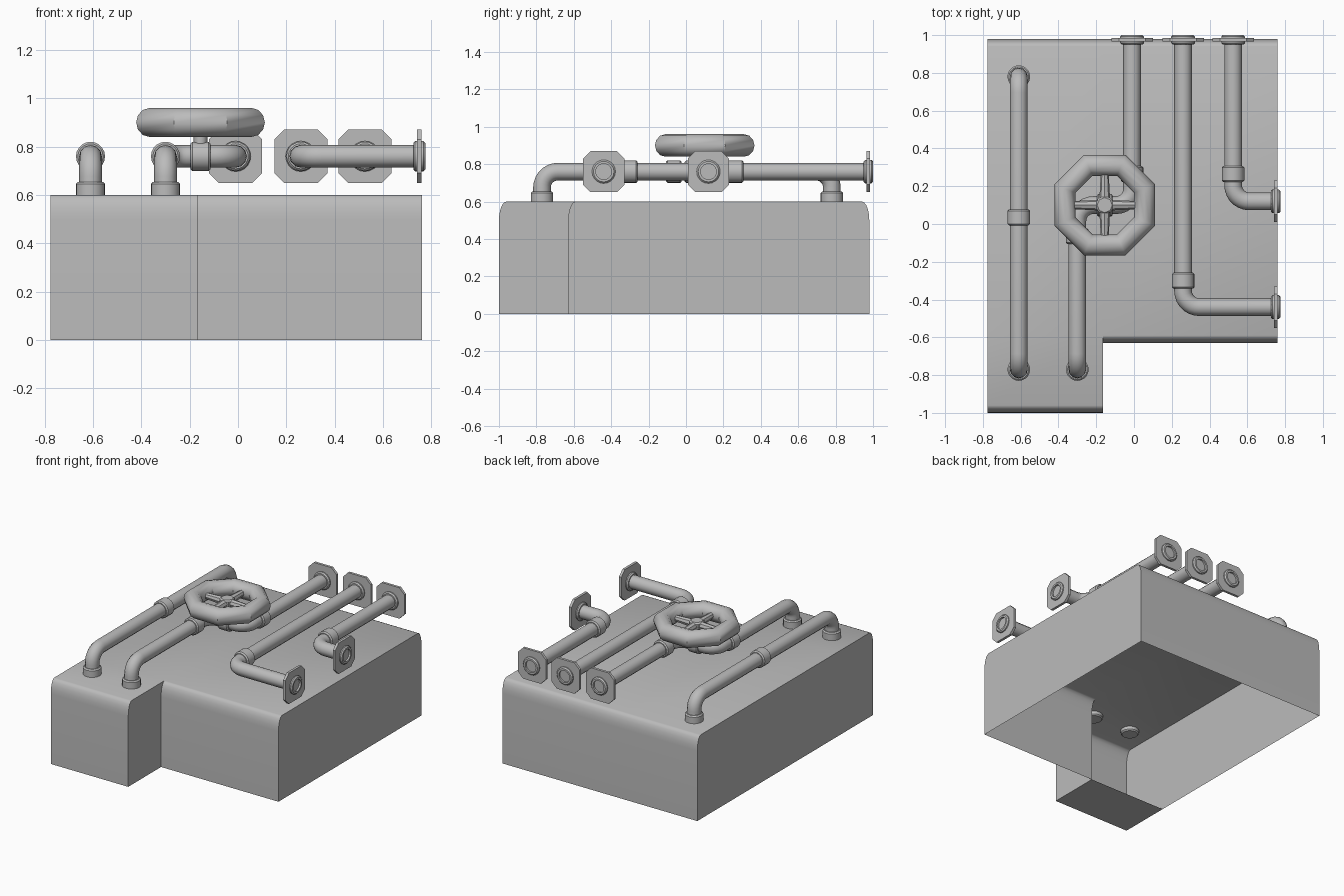
import bpy, bmesh, math
from mathutils import Vector

if "Cube" in bpy.data.objects:
    bpy.data.objects.remove(bpy.data.objects["Cube"], do_unlink=True)

grey = bpy.data.materials.new("plain_grey")
grey.use_nodes = True
GREY = (0.5, 0.5, 0.5, 1)
grey.diffuse_color = GREY
grey.node_tree.nodes["Principled BSDF"].inputs["Base Color"].default_value = GREY

X, Y, Z = Vector((1, 0, 0)), Vector((0, 1, 0)), Vector((0, 0, 1))
PIPE_R, PIPE_Z, TOP = 0.047, 0.76, 0.6


def select_only(ob):
    bpy.ops.object.select_all(action="DESELECT")
    ob.select_set(True)
    bpy.context.view_layer.objects.active = ob


def smooth(ob, degrees=35):
    select_only(ob)
    bpy.ops.object.shade_smooth_by_angle(angle=math.radians(degrees))


def finish(bm, name, degrees=35, recalc=True):
    bmesh.ops.remove_doubles(bm, verts=bm.verts, dist=1e-4)
    if recalc:
        bmesh.ops.recalc_face_normals(bm, faces=bm.faces)
    mesh = bpy.data.meshes.new(name)
    bm.to_mesh(mesh)
    bm.free()
    ob = bpy.data.objects.new(name, mesh)
    bpy.context.collection.objects.link(ob)
    mesh.materials.append(grey)
    smooth(ob, degrees)
    return ob


def lathe(name, origin, axis, profile, segs=20):
    """Turn (radius, distance) pairs around an axis through origin."""
    bm = bmesh.new()
    rot = axis.to_track_quat("Z", "Y")
    verts = [bm.verts.new(Vector(origin) + rot @ Vector((r, 0, d))) for r, d in profile]
    edges = [bm.edges.new(pair) for pair in zip(verts, verts[1:])]
    bmesh.ops.spin(bm, geom=verts + edges, cent=origin, axis=axis,
                   angle=2 * math.pi, steps=segs)
    return finish(bm, name)


def collar(name, origin, axis, half=0.042, r=0.06):
    b = 0.008
    lathe(name, origin, axis, [(0, -half), (r - b, -half), (r, b - half),
                               (r, half - b), (r - b, half), (0, half)])


def pipe(name, points, bend=0.085, steps=7):
    """Round tube along a path whose corners are rounded off."""
    pts = [Vector(p) for p in points]
    path = [pts[0]]
    for a, p, c in zip(pts, pts[1:], pts[2:]):
        u, v = (a - p).normalized() * bend, (c - p).normalized() * bend
        for i in range(steps + 1):
            t = i / steps * math.pi / 2
            path.append(p + u * (1 - math.sin(t)) + v * (1 - math.cos(t)))
    path.append(pts[-1])
    curve = bpy.data.curves.new(name, "CURVE")
    curve.dimensions = "3D"
    curve.bevel_depth, curve.bevel_resolution = PIPE_R, 4
    curve.use_fill_caps = True
    spline = curve.splines.new("POLY")
    spline.points.add(len(path) - 1)
    for sp, co in zip(spline.points, path):
        sp.co = (*co, 1)
    ob = bpy.data.objects.new(name, curve)
    bpy.context.collection.objects.link(ob)
    curve.materials.append(grey)
    select_only(ob)
    bpy.ops.object.convert(target="MESH")
    smooth(bpy.context.view_layer.objects.active, 40)


def flange(name, end, axis):
    """Square plate with cut corners and a hollow ring at a pipe's end."""
    end = Vector(end)
    lathe(name + "_ring", end, axis,
          [(0, -0.05), (0.055, -0.05), (0.063, -0.042), (0.063, -0.008),
           (0.055, 0), (0.042, 0), (0.042, -0.013), (0, -0.013)])
    bm = bmesh.new()
    side, h, c = axis.cross(Z), 0.11, 0.07
    outline = [(h, -c), (h, c), (c, h), (-c, h), (-h, c), (-h, -c), (-c, -h), (c, -h)]
    face = bm.faces.new([bm.verts.new(end + side * a + Z * b - axis * 0.034)
                         for a, b in outline])
    moved = bmesh.ops.extrude_face_region(bm, geom=[face])["geom"]
    bmesh.ops.translate(bm, vec=axis * 0.018,
                        verts=[v for v in moved if isinstance(v, bmesh.types.BMVert)])
    finish(bm, name + "_plate")


# Housing: open-bottomed shell, rounded along its front and back top edges
LEFT, STEP, RIGHT = -0.775, -0.165, 0.76
FRONT, NOTCH, BACK = -1.0, -0.63, 0.98
BEVEL_Y, BEVEL_Z, CUTS = 0.04, 0.1, 5


def rounded(y, inward):
    out = [(y, 0)]
    for i in range(CUTS + 1):
        t = i / CUTS * math.pi / 2
        out.append((y + inward * BEVEL_Y * (1 - math.cos(t)),
                    TOP - BEVEL_Z * (1 - math.sin(t))))
    return out


back = rounded(BACK, -1)[::-1]
front, notch = rounded(FRONT, 1), rounded(NOTCH, 1)
bm = bmesh.new()


def polygon(points):
    bm.faces.new([bm.verts.new(p) for p in points])


def strip(profile, x0, x1):
    for (ya, za), (yb, zb) in zip(profile, profile[1:]):
        polygon([(x0, ya, za), (x1, ya, za), (x1, yb, zb), (x0, yb, zb)])


strip(front + [notch[-1]] + back, LEFT, STEP)
strip(notch + back, STEP, RIGHT)
polygon([(LEFT, y, z) for y, z in (front + [notch[-1]] + back)[::-1]])
polygon([(RIGHT, y, z) for y, z in notch + back])
polygon([(STEP, y, z) for y, z in front + notch[::-1]][::-1])
# Floor under the projecting bay only
polygon([(LEFT, FRONT, 0), (LEFT, NOTCH, 0), (STEP, NOTCH, 0), (STEP, FRONT, 0)])
housing = finish(bm, "housing", recalc=False)
housing.data.flip_normals() if housing.data.polygons[0].normal.y > 0 else None
# Soften the step's upright corners
sharp = housing.data.attributes.get("sharp_edge")
for e in housing.data.edges:
    ends = [housing.data.vertices[i].co for i in e.vertices]
    if all(abs(p.x - STEP) < 1e-3 for p in ends) and max(p.z for p in ends) > 0.01 and sharp:
        sharp.data[e.index].value = False

# Pipes
FX, BX = -0.61, -0.30
pipe("outer_pipe", [(FX, -0.77, 0.58), (FX, -0.77, PIPE_Z), (FX, 0.78, PIPE_Z), (FX, 0.78, 0.58)])
VX, VY = -0.155, 0.10
IN_X, MID_X, END_X = -0.01, 0.26, 0.525
pipe("valve_pipe", [(BX, -0.77, 0.58), (BX, -0.77, PIPE_Z), (BX, VY, PIPE_Z),
                    (IN_X, VY, PIPE_Z), (IN_X, 0.96, PIPE_Z)])
for name, x, y in (("middle_pipe", MID_X, -0.44), ("short_pipe", END_X, 0.12)):
    pipe(name, [(x, 0.96, PIPE_Z), (x, y, PIPE_Z), (0.74, y, PIPE_Z)])
    flange(name + "_side_flange", (0.775, y, PIPE_Z), X)

# Collars and back flanges
for i, (x, y) in enumerate([(FX, -0.77), (FX, 0.78), (BX, -0.77)]):
    collar(f"base_collar_{i + 1}", (x, y, 0.612), Z)
for i, (x, y) in enumerate([(FX, 0.035), (BX, -0.065), (IN_X, 0.265),
                            (MID_X, -0.3), (END_X, 0.265)]):
    collar(f"pipe_collar_{i + 1}", (x, y, PIPE_Z), Y)
collar("valve_collar", (VX, VY, PIPE_Z), X)
for i, x in enumerate((IN_X, MID_X, END_X)):
    flange(f"back_flange_{i + 1}", (x, 1.0, PIPE_Z), Y)

# Handwheel: octagonal rim, four spokes, hub and stem
WHEEL_Z = 0.9
bpy.ops.mesh.primitive_torus_add(location=(VX, VY, WHEEL_Z), rotation=(0, 0, math.pi / 8),
                                 major_segments=8, minor_segments=12,
                                 major_radius=0.228, minor_radius=0.06)
rim = bpy.context.object
rim.name = "wheel_rim"
rim.data.materials.append(grey)
smooth(rim, 40)
for i, axis in enumerate((X, -X, Y, -Y)):
    lathe(f"wheel_spoke_{i + 1}", (VX, VY, WHEEL_Z), axis,
          [(0, 0), (0.03, 0), (0.02, 0.19), (0, 0.19)], 8)
lathe("wheel_hub", (VX, VY, WHEEL_Z), Z,
      [(0, -0.03), (0.05, -0.03), (0.05, 0.02), (0.04, 0.03), (0, 0.03)], 8)
lathe("wheel_stem", (VX, VY, PIPE_Z), Z, [(0, 0), (0.028, 0), (0.028, 0.14), (0, 0.14)], 12)
